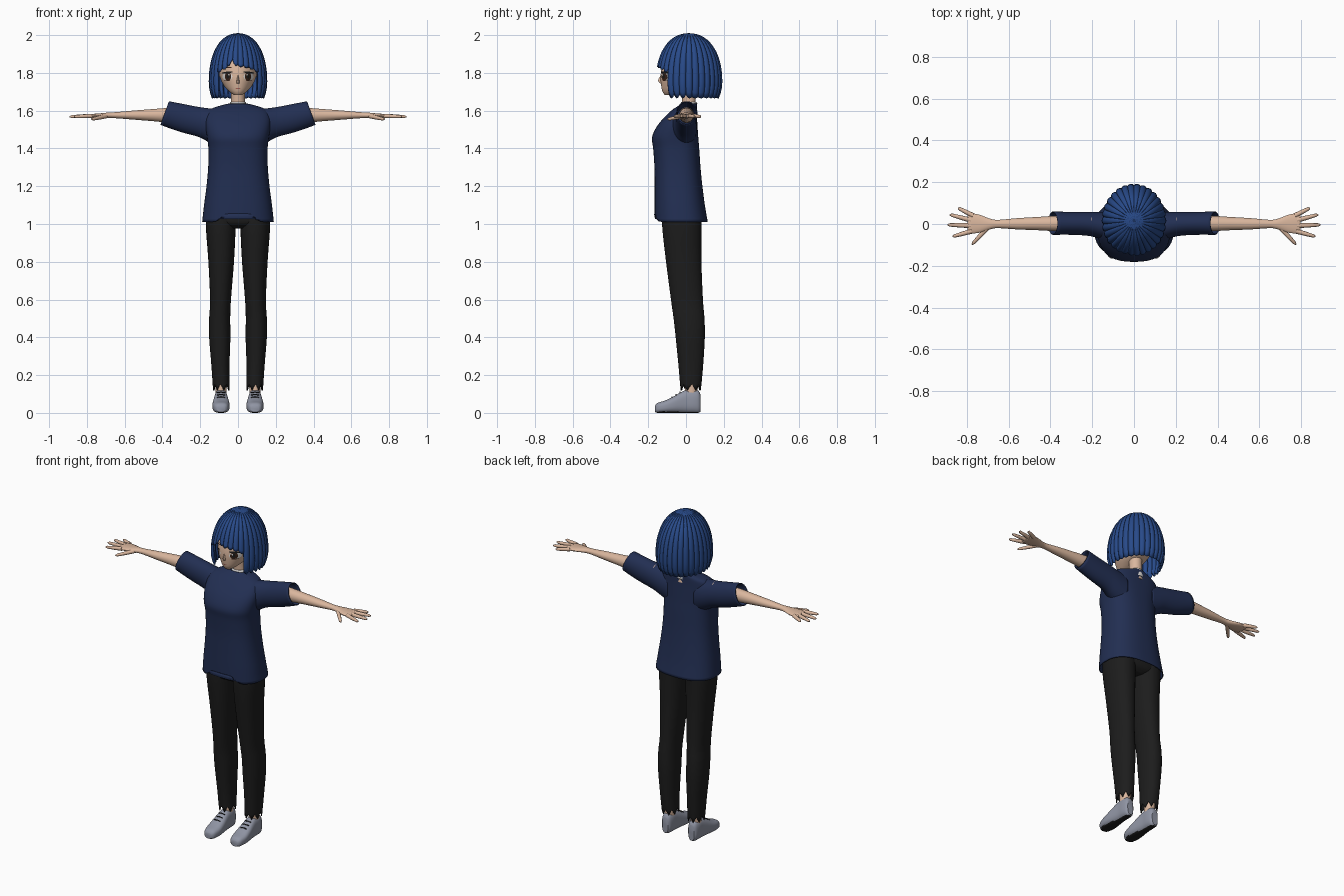
import bpy, bmesh, math
from mathutils import Vector
from mathutils.bvhtree import BVHTree

if "Cube" in bpy.data.objects:
    bpy.data.objects.remove(bpy.data.objects["Cube"])

parts = []


def material(name, r, g, b):
    m = bpy.data.materials.new(name)
    m.use_nodes = True
    m.diffuse_color = (r, g, b, 1)
    bsdf = m.node_tree.nodes["Principled BSDF"]
    bsdf.inputs["Base Color"].default_value = (r, g, b, 1)
    bsdf.inputs["Roughness"].default_value = 0.8
    return m


skin = material("skin", 0.7, 0.47, 0.34)
hair_blue = material("hair_blue", 0.021, 0.068, 0.25)
hair_dark = material("hair_dark_blue", 0.01, 0.03, 0.11)
navy = material("shirt_navy", 0.016, 0.028, 0.085)
black = material("trouser_black", 0.012, 0.012, 0.012)
grey = material("shoe_grey", 0.28, 0.3, 0.37)
white = material("off_white", 0.8, 0.78, 0.76)
brown = material("eye_brown", 0.045, 0.018, 0.01)
lip = material("lip_red", 0.4, 0.13, 0.1)


def finish(name, bm, mats, mirror=False, thickness=0, fix=True):
    if fix:
        bmesh.ops.recalc_face_normals(bm, faces=bm.faces)
    me = bpy.data.meshes.new(name)
    bm.to_mesh(me)
    ob = bpy.data.objects.new(name, me)
    bpy.context.collection.objects.link(ob)
    for m in mats:
        me.materials.append(m)
    if thickness:
        mod = ob.modifiers.new("thickness", "SOLIDIFY")
        mod.thickness = thickness
        mod.offset = -1
    if mirror:
        ob.modifiers.new("mirror", "MIRROR").use_mirror_merge = False
    parts.append(ob)
    return ob


def refine(rings, steps):
    """Smoothly interpolate rings with a Catmull-Rom spline."""
    out = []
    for i in range(len(rings) - 1):
        p0, p1 = rings[max(i - 1, 0)], rings[i]
        p2, p3 = rings[i + 1], rings[min(i + 2, len(rings) - 1)]
        for k in range(steps):
            t = k / steps
            out.append([0.5 * (2 * b + (c - a) * t + (2 * a - 5 * b + 4 * c - d) * t * t
                               + (3 * b - a - 3 * c + d) * t ** 3)
                        for a, b, c, d in zip(p0, p1, p2, p3)])
    return out + [list(rings[-1])]


def skin_rings(bm, rows, caps):
    n = len(rows[0])
    for a, b in zip(rows, rows[1:]):
        for j in range(n):
            bm.faces.new((a[j], a[(j + 1) % n], b[(j + 1) % n], b[j]))
    for row, wanted in zip((rows[0], rows[-1]), caps):
        if wanted:
            bm.faces.new(row)


def loft(rings, axis="z", n=32, power=2.0, caps=(True, True), steps=4):
    """Each ring is position, low and high on the two cross axes."""
    bm = bmesh.new()
    rows = []
    for t, a0, a1, b0, b1 in refine(rings, steps):
        row = []
        for j in range(n):
            ang = 2 * math.pi * (j + 0.5) / n
            c, s = math.cos(ang), math.sin(ang)
            a = (a0 + a1) / 2 + (a1 - a0) / 2 * math.copysign(abs(c) ** (2 / power), c)
            b = (b0 + b1) / 2 + (b1 - b0) / 2 * math.copysign(abs(s) ** (2 / power), s)
            row.append(bm.verts.new({"z": (a, b, t), "x": (t, a, b), "y": (a, t, b)}[axis]))
        rows.append(row)
    skin_rings(bm, rows, caps)
    return bm


def tube(name, points, radii, mat):
    pts = [Vector(p) for p in points]
    rot = (pts[-1] - pts[0]).to_track_quat("Z", "Y")
    bm = bmesh.new()
    rows = []
    for p, r in zip(pts, radii):
        rows.append([bm.verts.new(p + rot @ Vector((r * math.cos(k * math.pi / 5),
                                                    r * math.sin(k * math.pi / 5), 0)))
                     for k in range(10)])
    skin_rings(bm, rows, (True, True))
    finish(name, bm, [mat], mirror=True)


# Head, nose and neck
head = loft([(1.682, -.02, .02, -.112, -.07), (1.70, -.045, .045, -.124, -.01),
             (1.73, -.073, .073, -.131, .07), (1.78, -.097, .097, -.135, .12),
             (1.84, -.105, .105, -.126, .14), (1.90, -.09, .09, -.1, .125),
             (1.955, -.04, .04, -.04, .07)], n=48)
face = BVHTree.FromBMesh(head)
finish("head", head, [skin])
finish("nose", loft([(1.745, -.008, .008, -.138, -.12), (1.76, -.007, .007, -.148, -.12),
                     (1.785, -.003, .003, -.136, -.12)], n=12), [skin])
finish("neck", loft([(1.58, -.045, .045, -.02, .06), (1.64, -.037, .037, -.02, .052),
                     (1.74, -.037, .037, -.03, .05)]), [skin])
finish("inner_collar", loft([(1.6, -.052, .052, -.03, .06), (1.645, -.042, .042, -.026, .057)],
                            caps=(False, False)), [white], thickness=.004)


# Face details laid on the head surface
def decal(name, x, z, rx, rz, mat, lift, tilt=0, mirror=True):
    bm = bmesh.new()
    rows = []
    for f in (1, .7, .35, .05):
        row = []
        for k in range(24):
            a = 2 * math.pi * k / 24
            px = x + f * rx * math.cos(a)
            pz = z + f * rz * math.sin(a) + tilt * (px - x)
            hit = face.ray_cast(Vector((px, -1, pz)), Vector((0, 1, 0)))[0]
            row.append(bm.verts.new((px, (hit.y if hit else -.06) - lift, pz)))
        rows.append(row)
    skin_rings(bm, rows, (False, True))
    bm.normal_update()
    for f in bm.faces:
        if f.normal.y > 0:
            f.normal_flip()
    finish(name, bm, [mat], mirror=mirror, fix=False)


decal("eye_whites", .056, 1.78, .026, .021, white, .002)
decal("irises", .053, 1.781, .017, .022, brown, .004)
decal("pupils", .053, 1.782, .008, .012, black, .005)
decal("eye_glints", .048, 1.79, .004, .005, white, .006)
decal("upper_lashes", .057, 1.802, .028, .005, black, .006, -.1)
decal("lower_lashes", .058, 1.759, .016, .002, brown, .004)
decal("eyebrows", .055, 1.828, .024, .003, brown, .003)
decal("mouth", 0, 1.718, .013, .003, lip, .002, mirror=False)

# Bob haircut: ridged locks around a crown, cut short over the face
LOCKS, SUB = 30, 6
bm = bmesh.new()
rows = []
for i in range(19):
    u = max(i / 18, .02)
    row = []
    for j in range(LOCKS * SUB):
        th = -math.pi + 2 * math.pi * j / (LOCKS * SUB)
        ridge = abs(math.sin(LOCKS * (th + math.pi) / 2))
        deg = abs(math.degrees(th))
        if deg < 48:
            end = 1.83 - .035 * (deg / 48) ** 2 + .022 * (1 - ridge)
            end += .035 * math.exp(-((math.degrees(th) + 13) / 6) ** 2)
        else:
            end = 1.668 + (.035 if deg < 90 else .012) * (1 - ridge)
        z = 2.0 - (2.0 - end) * (1 - math.cos(u * math.pi / 2))
        if z > 1.75:
            r = (1 - ((z - 1.75) / .25) ** 2.2) ** (1 / 2.2)
        else:
            r = 1 - .12 * ((1.75 - z) / .085) ** 2
        r *= 1 + .07 * (ridge - .8) * min(1, 3 * u)
        row.append(bm.verts.new((.143 * r * math.sin(th), .016 - .165 * r * math.cos(th), z)))
    rows.append(row)
skin_rings(bm, rows, (True, False))
bm.faces.ensure_lookup_table()
for k, f in enumerate(bm.faces):
    f.material_index = int(k % SUB == 0)
finish("hair", bm, [hair_blue, hair_dark], thickness=.01)

# Loose shirt body with an arched front hem
bm = loft([(1.012, -.19, .19, -.165, .115), (1.1, -.18, .18, -.166, .1),
           (1.2, -.167, .167, -.166, .087), (1.3, -.158, .158, -.167, .077),
           (1.4, -.157, .157, -.174, .07), (1.46, -.164, .164, -.18, .065),
           (1.52, -.172, .172, -.152, .061), (1.57, -.17, .17, -.11, .058),
           (1.605, -.15, .15, -.072, .057), (1.625, -.1, .1, -.042, .058),
           (1.637, -.052, .052, -.03, .06)], n=56, power=2.5, caps=(False, False))
for v in bm.verts:
    if v.co.z < 1.015 and v.co.y < -.03:
        v.co.z += .043 * min(1, max(0, (.115 - abs(v.co.x)) / .05))
finish("shirt_body", bm, [navy], thickness=.005)

# Wide sleeves with a slanted opening
bm = loft([(.09, -.085, .057, 1.4, 1.605), (.15, -.075, .058, 1.43, 1.612),
           (.21, -.058, .058, 1.462, 1.62), (.29, -.052, .058, 1.488, 1.634),
           (.388, -.052, .06, 1.525, 1.65)], axis="x", caps=(False, False))
for v in bm.verts:
    v.co.x += .36 * (1.5875 - v.co.z) * max(0, min(1, (v.co.x - .2) / .18))
finish("sleeves", bm, [navy], mirror=True, thickness=.005)

# Arms, palms and fingers
finish("arms", loft([(.2, -.037, .043, 1.535, 1.618), (.36, -.035, .04, 1.537, 1.615),
                     (.46, -.03, .034, 1.545, 1.608), (.56, -.026, .028, 1.553, 1.6),
                     (.65, -.02, .02, 1.56, 1.592), (.69, -.026, .026, 1.56, 1.59),
                     (.74, -.042, .045, 1.56, 1.585), (.785, -.046, .052, 1.56, 1.582),
                     (.797, -.038, .046, 1.565, 1.578)], axis="x", n=24), [skin], mirror=True)
for name, base, tip in (("index_fingers", (.775, -.034), (.868, -.06)),
                        ("middle_fingers", (.78, -.008), (.892, -.004)),
                        ("ring_fingers", (.78, .018), (.882, .045)),
                        ("little_fingers", (.77, .04), (.842, .077)),
                        ("thumbs", (.695, -.012), (.775, -.098))):
    drop = .018 if name == "thumbs" else .004
    a, b = Vector((*base, 1.572)), Vector((*tip, 1.572 - drop))
    tube(name, [a, a.lerp(b, .5), a.lerp(b, .9), b], (.012, .0105, .008, .003), skin)

# Trousers: hips and tapered legs with ragged cuffs
finish("trouser_hips", loft([(.975, -.06, .06, -.075, .045), (1.0, -.155, .155, -.118, .075),
                             (1.05, -.168, .168, -.125, .085), (1.15, -.15, .15, -.12, .08)],
                            power=2.4), [black])
bm = loft([(.13, .044, .133, -.03, .08), (.25, .045, .141, -.04, .091),
           (.4, .04, .153, -.055, .1), (.5, .041, .153, -.066, .098),
           (.6, .037, .148, -.08, .09), (.8, .021, .157, -.106, .082),
           (.98, .012, .17, -.126, .082), (1.08, .008, .168, -.125, .085)],
          n=32, power=2.2, caps=(False, True))
bm.verts.ensure_lookup_table()
for j in range(32):
    bm.verts[j].co.z += (.022, .004, -.012, .006)[j % 4]
finish("trouser_legs", bm, [black], mirror=True, thickness=.004)
finish("ankles", loft([(.05, .062, .118, -.005, .06), (.2, .058, .12, -.005, .065)], n=20),
       [skin], mirror=True)

# Shoes with dark soles and laces
bm = loft([(-.164, .068, .112, .004, .038), (-.15, .054, .126, 0, .053),
           (-.11, .045, .135, 0, .066), (-.07, .046, .134, 0, .085),
           (-.03, .051, .129, 0, .108), (.005, .055, .125, 0, .122),
           (.04, .056, .124, 0, .124), (.065, .061, .119, 0, .118),
           (.076, .07, .11, .006, .1)], axis="y", n=32, power=2.7)
for v in bm.verts:
    v.co.z = max(0, v.co.z)
bm.normal_update()
bmesh.ops.recalc_face_normals(bm, faces=bm.faces)
for f in bm.faces:
    f.material_index = int(f.normal.z < -.8)
finish("shoes", bm, [grey, black], mirror=True)
for i in range(3):
    y, z = -.075 + .022 * i, .085 + .0125 * i
    tube("lace_%d" % (i + 1), [(.07, y, z - .003), (.09, y, z), (.11, y, z - .003)],
         (.003, .003, .003), black)

# Smooth shading with crisp edges
bpy.ops.object.select_all(action="DESELECT")
for ob in parts:
    ob.select_set(True)
bpy.context.view_layer.objects.active = parts[0]
bpy.ops.object.shade_smooth_by_angle(angle=math.radians(40))
